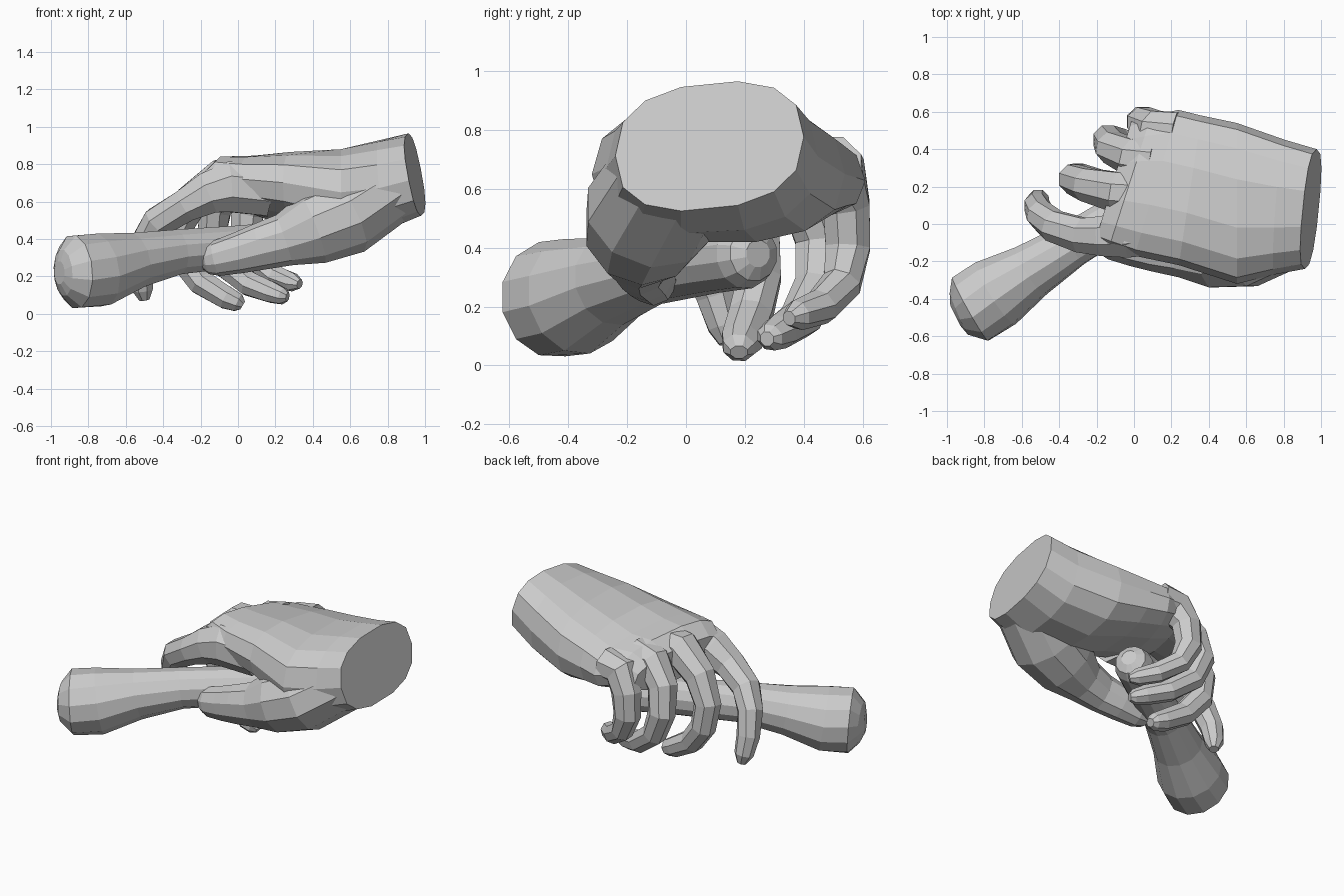
import bpy, bmesh
from math import cos, sin, tau, copysign
from mathutils import Vector


def skin(name, rings):
    """Bridge equal rings of points into a closed flat-shaded mesh."""
    bm = bmesh.new()
    loops = [[bm.verts.new(p) for p in ring] for ring in rings]
    n = len(loops[0])
    for a, b in zip(loops, loops[1:]):
        for i in range(n):
            j = (i + 1) % n
            bm.faces.new((a[i], a[j], b[j], b[i]))
    bm.faces.new(loops[0])
    bm.faces.new(loops[-1])
    bmesh.ops.recalc_face_normals(bm, faces=bm.faces)
    me = bpy.data.meshes.new(name)
    bm.to_mesh(me)
    bm.free()
    ob = bpy.data.objects.new(name, me)
    bpy.context.collection.objects.link(ob)
    return ob


def limb(name, rows, n=8):
    """Elliptical tube along a path; rows are x, y, z, half width, half height."""
    pts = [Vector(r[:3]) for r in rows]
    rings = []
    for k, (p, r) in enumerate(zip(pts, rows)):
        t = (pts[min(k + 1, len(pts) - 1)] - pts[max(k - 1, 0)]).normalized()
        s = Vector((0, 1, 0))
        s = (s - t * s.dot(t)).normalized()
        u = t.cross(s)
        rings.append([p + s * r[3] * cos(tau * (i + .5) / n) * 1.05
                      + u * r[4] * sin(tau * (i + .5) / n) * 1.05 for i in range(n)])
    return skin(name, rings)


def soft(v, e=0.8):
    return copysign(abs(v) ** e, v)


# Palm, from cut wrist to knuckles: cx, cy, cz, half y, half z, roll, yaw, pitch
palm = [
    (.945, .08, .745, .32, .215, .10, .12, .20),
    (.78, .09, .69, .36, .24, .05, .08, .10),
    (.55, .11, .65, .43, .235, 0, 0, 0),
    (.30, .18, .67, .40, .19, -.08, .15, 0),
    (.12, .22, .675, .39, .16, -.12, .30, 0),
    (-.02, .23, .70, .35, .13, -.14, .32, 0),
    (-.11, .23, .655, .32, .10, -.12, .30, 0),
]
rings = []
for cx, cy, cz, w, h, roll, yaw, pitch in palm:
    ring = []
    for i in range(14):
        a = tau * i / 14
        dy = w * soft(cos(a))
        dz = h * soft(sin(a)) + roll * dy
        ring.append((cx + yaw * dy - pitch * dz, cy + dy, cz + dz))
    rings.append(ring)
skin("palm", rings)

# Thumb with its fleshy base
limb("thumb", [
    (.80, -.03, .66, .21, .18), (.58, -.12, .52, .22, .20), (.40, -.15, .455, .19, .185),
    (.25, -.16, .395, .125, .135), (.12, -.155, .36, .10, .12), (0, -.13, .325, .095, .105),
    (-.12, -.11, .295, .08, .09), (-.17, -.10, .285, .06, .07),
    (-.195, -.10, .28, .03, .04)], 10)

# Four curled fingers
limb("index_finger", [
    (.16, -.02, .66, .14, .14), (-.05, -.055, .68, .13, .14), (-.16, -.065, .645, .11, .115),
    (-.28, -.06, .58, .095, .09),
    (-.43, -.01, .49, .085, .085), (-.50, .05, .38, .078, .075),
    (-.52, .10, .24, .068, .068), (-.51, .13, .13, .056, .056), (-.50, .14, .075, .028, .028)])
limb("middle_finger", [
    (.05, .16, .72, .11, .11), (-.09, .17, .72, .11, .11), (-.25, .21, .60, .09, .095),
    (-.325, .24, .45, .08, .08), (-.30, .25, .30, .075, .075),
    (-.20, .22, .17, .075, .07), (-.06, .19, .085, .07, .062),
    (0, .18, .06, .055, .05), (.025, .18, .045, .03, .025)])
limb("ring_finger", [
    (.10, .34, .71, .11, .11), (-.02, .36, .69, .10, .10), (-.12, .41, .57, .088, .09),
    (-.14, .45, .42, .08, .08), (-.08, .44, .27, .072, .072),
    (.06, .39, .16, .07, .066), (.18, .32, .115, .062, .057),
    (.24, .285, .095, .048, .045), (.265, .275, .09, .025, .025)])
limb("little_finger", [
    (.22, .49, .67, .11, .11), (.10, .51, .65, .10, .11), (.05, .545, .54, .082, .09),
    (.04, .55, .40, .078, .08), (.09, .53, .28, .066, .066),
    (.20, .46, .20, .06, .06), (.29, .38, .17, .05, .05), (.33, .35, .16, .025, .025)])

# Club-shaped handle gripped by the hand
club = [
    (-.955, -.49, .22, .06), (-.935, -.48, .22, .12), (-.875, -.455, .225, .19),
    (-.74, -.37, .235, .19), (-.55, -.25, .285, .145), (-.33, -.11, .33, .118),
    (0, .09, .36, .11), (.17, .20, .375, .11), (.22, .23, .38, .09), (.245, .245, .38, .045)]
limb("handle", [(x, y, z, r, r) for x, y, z, r in club], 12)
